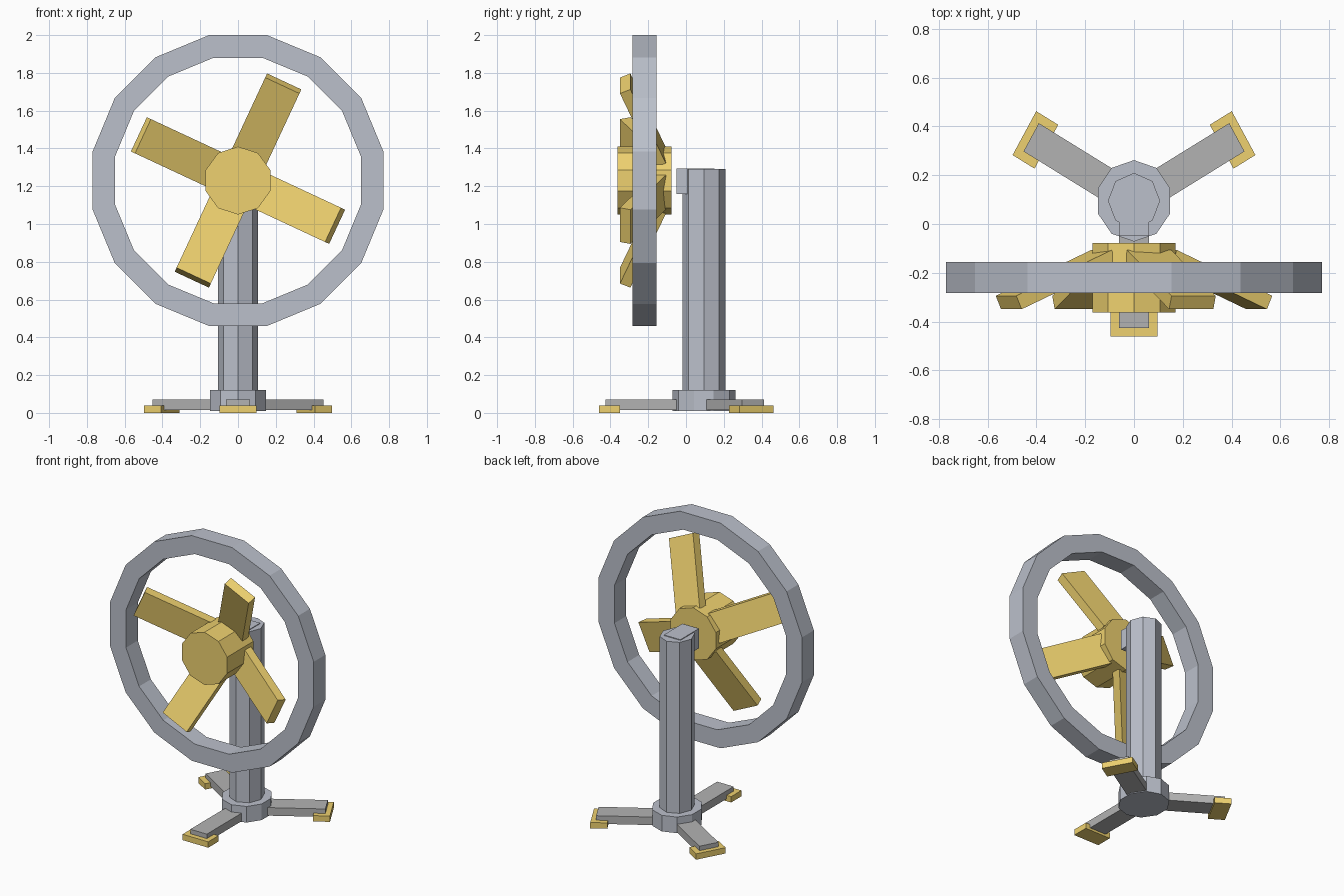
import bpy, bmesh
from math import sin, cos, tan, radians, pi
from mathutils import Matrix, Vector

if "Cube" in bpy.data.objects:
    bpy.data.objects.remove(bpy.data.objects["Cube"])


def material(name, rgb):
    m = bpy.data.materials.new(name)
    m.diffuse_color = (*rgb, 1)
    m.use_nodes = True
    m.node_tree.nodes["Principled BSDF"].inputs["Base Color"].default_value = m.diffuse_color
    return m


STEEL = material("steel_grey", (0.50, 0.53, 0.60))
DARK = material("dark_grey", (0.45, 0.45, 0.45))
YELLOW = material("yellow", (0.86, 0.64, 0.16))


def finish(name, bm, mat):
    bmesh.ops.recalc_face_normals(bm, faces=bm.faces)
    me = bpy.data.meshes.new(name)
    bm.to_mesh(me)
    bm.free()
    me.materials.append(mat)
    ob = bpy.data.objects.new(name, me)
    bpy.context.collection.objects.link(ob)
    return ob


def box(name, size, matrix, mat):
    bm = bmesh.new()
    bmesh.ops.create_cube(bm, size=1, matrix=matrix @ Matrix.Diagonal((*size, 1)))
    return finish(name, bm, mat)


def prism(name, sides, radius, z0, z1, matrix, mat):
    # upright prism with one corner on +y
    bm = bmesh.new()
    ring = [bm.verts.new((radius * sin(2 * pi * i / sides), radius * cos(2 * pi * i / sides), z0))
            for i in range(sides)]
    face = bm.faces.new(ring)
    top = bmesh.ops.extrude_face_region(bm, geom=[face])["geom"]
    bmesh.ops.translate(bm, vec=(0, 0, z1 - z0),
                        verts=[v for v in top if isinstance(v, bmesh.types.BMVert)])
    bmesh.ops.transform(bm, matrix=matrix, verts=bm.verts)
    return finish(name, bm, mat)


# Stand: slightly stretched in depth around the pole axis
STAND = Matrix.Translation((0, 0.095, 0)) @ Matrix.Diagonal((1, 1.07, 1, 1))
prism("base_hub", 10, 0.156, 0.01, 0.12, STAND, STEEL)
prism("pole", 8, 0.107, 0.05, 1.29, STAND, STEEL)
box("neck", (0.125, 0.20, 0.135), Matrix.Translation((0, 0.05, 1.2275)), STEEL)

# Three legs with foot pads
for i, angle in enumerate((-90, 30, 150), 1):
    turn = STAND @ Matrix.Rotation(radians(angle), 4, 'Z')
    box(f"leg_{i}", (0.36, 0.125, 0.055), turn @ Matrix.Translation((0.307, 0, 0.043)), DARK)
    box(f"foot_{i}", (0.104, 0.194, 0.04), turn @ Matrix.Translation((0.467, 0, 0.02)), YELLOW)

# Fan head: local z points to the front
HEAD = Matrix.Translation((0, 0, 1.23)) @ Matrix.Rotation(radians(90), 4, 'X')
prism("fan_hub", 10, 0.18, 0.078, 0.362, HEAD, YELLOW)

# Four blades leaning forward towards their tips
LEAN, LENGTH = radians(23.5), 0.47
for i in range(4):
    place = (HEAD @ Matrix.Rotation(radians(65 + 90 * i), 4, 'Z')
             @ Matrix.Translation((0.567, 0, 0.322))
             @ Matrix.Rotation(-LEAN, 4, 'Y')
             @ Matrix.Translation((-LENGTH / 2, 0, 0)))
    box(f"blade_{i + 1}", (LENGTH, 0.20, 0.06), place, YELLOW)

# Guard ring: rectangular section spun in 16 steps
bm = bmesh.new()
k = cos(pi / 16)
start = Matrix.Rotation(pi / 16, 4, 'Z')
section = [bm.verts.new(start @ Vector((r / k, 0, z)))
           for r, z in ((0.65, 0.155), (0.77, 0.155), (0.77, 0.282), (0.65, 0.282))]
edges = [bm.edges.new((section[i], section[(i + 1) % 4])) for i in range(4)]
bmesh.ops.spin(bm, geom=section + edges, cent=(0, 0, 0), axis=(0, 0, 1),
               angle=2 * pi, steps=16, use_duplicate=False)
bmesh.ops.remove_doubles(bm, verts=bm.verts, dist=1e-4)
bmesh.ops.transform(bm, matrix=HEAD, verts=bm.verts)
finish("guard_ring", bm, STEEL)
